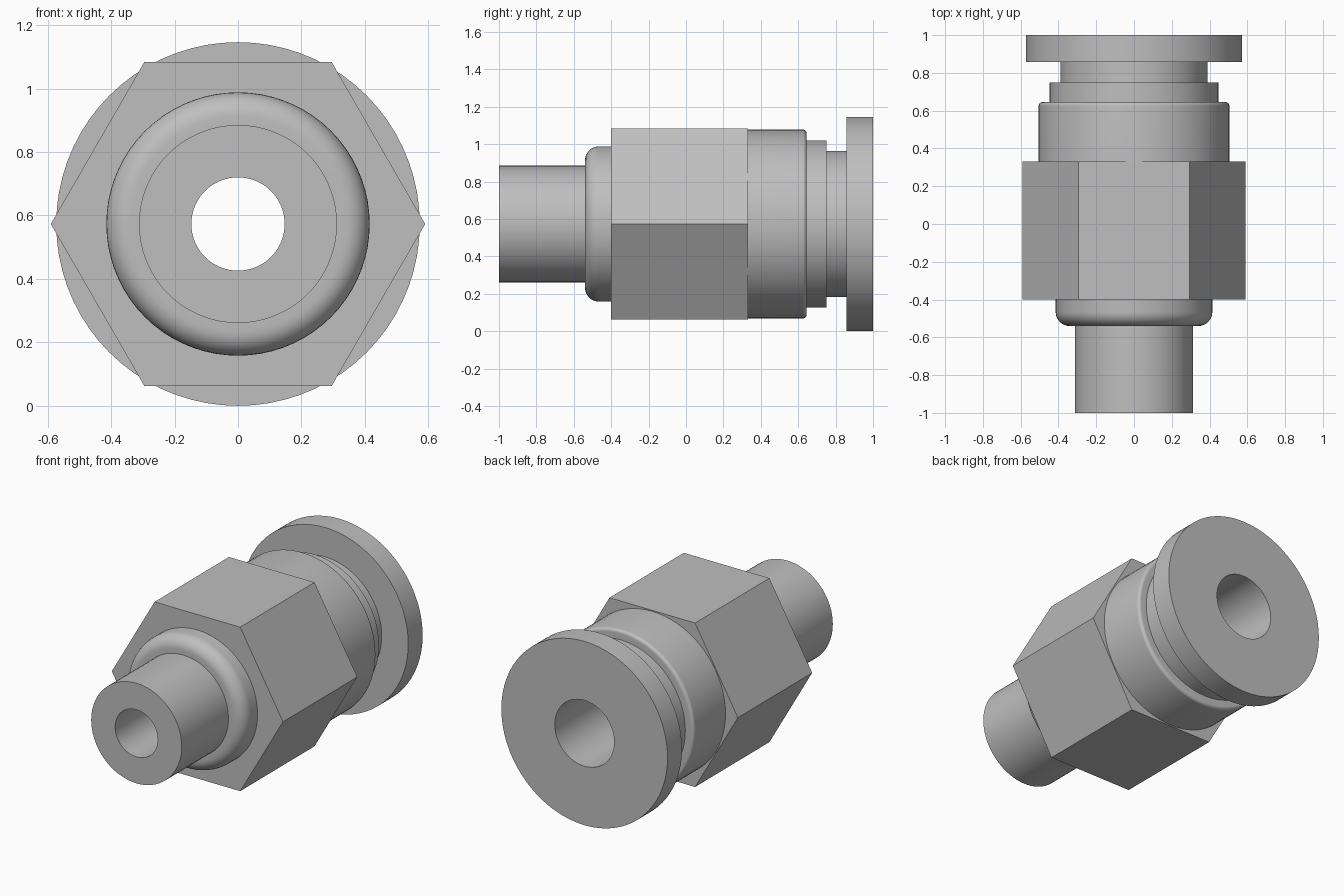
import bpy
import bmesh
from math import sin, cos, pi, tau
from mathutils import Matrix, Vector

cube = bpy.data.objects.get("Cube")
if cube:
    bpy.data.objects.remove(cube, do_unlink=True)

AXIS_Z = 0.573      # height of the centre line
BORE_FRONT = 0.147
BORE_BACK = 0.205

grey = bpy.data.materials.new("plain grey")
grey.use_nodes = True
colour = (0.52, 0.52, 0.52, 1)
grey.diffuse_color = colour
grey.node_tree.nodes["Principled BSDF"].inputs["Base Color"].default_value = colour


def fillet(y, radius, size, side, steps=8):
    """Rounded outer corner; side -1 faces the front, +1 the back."""
    angles = [pi / 2 * i / steps for i in range(steps + 1)]
    arc = [(y + side * size * (sin(a) - 1), radius + size * (cos(a) - 1)) for a in angles]
    return arc if side > 0 else arc[::-1]


def lathe(name, profile, sides=72):
    """Turn a closed (y, radius) profile about the centre line."""
    bm = bmesh.new()
    verts = [bm.verts.new((r, y, 0)) for y, r in profile]
    edges = [bm.edges.new((v, verts[(i + 1) % len(verts)])) for i, v in enumerate(verts)]
    bmesh.ops.spin(bm, geom=verts + edges, cent=(0, 0, 0), axis=(0, 1, 0),
                   angle=tau, steps=sides, use_merge=False)
    bmesh.ops.remove_doubles(bm, verts=bm.verts[:], dist=0.0001)
    bmesh.ops.recalc_face_normals(bm, faces=bm.faces[:])
    bmesh.ops.transform(bm, matrix=Matrix.Translation(Vector((0, 0, AXIS_Z))), verts=bm.verts[:])
    mesh = bpy.data.meshes.new(name)
    bm.to_mesh(mesh)
    bm.free()
    mesh.materials.append(grey)
    obj = bpy.data.objects.new(name, mesh)
    bpy.context.collection.objects.link(obj)
    bpy.ops.object.select_all(action="DESELECT")
    obj.select_set(True)
    bpy.context.view_layer.objects.active = obj
    bpy.ops.object.shade_smooth_by_angle(angle=pi / 6)
    return obj


# Stem, rounded shoulder, collar and inner sleeve with a stepped bore
lathe("fitting_body",
      [(-1, BORE_FRONT), (-1, 0.312), (-0.54, 0.312)]
      + fillet(-0.54, 0.415, 0.075, -1)
      + [(0.2, 0.415), (0.2, 0.505)]
      + fillet(0.645, 0.505, 0.02, 1)
      + [(0.645, 0.447), (0.75, 0.447), (0.75, BORE_BACK),
         (-0.1, BORE_BACK), (-0.1, BORE_FRONT)])

# Hexagonal grip, its inner edge buried in the body
lathe("hex_nut", [(-0.4, 0.4), (-0.4, 0.59), (0.332, 0.59), (0.332, 0.4)], sides=6)

# Push ring with a narrow neck and wide flange
lathe("release_ring",
      [(0.75, BORE_BACK), (0.75, 0.39), (0.858, 0.39),
       (0.858, 0.573), (1, 0.573), (1, BORE_BACK)])
